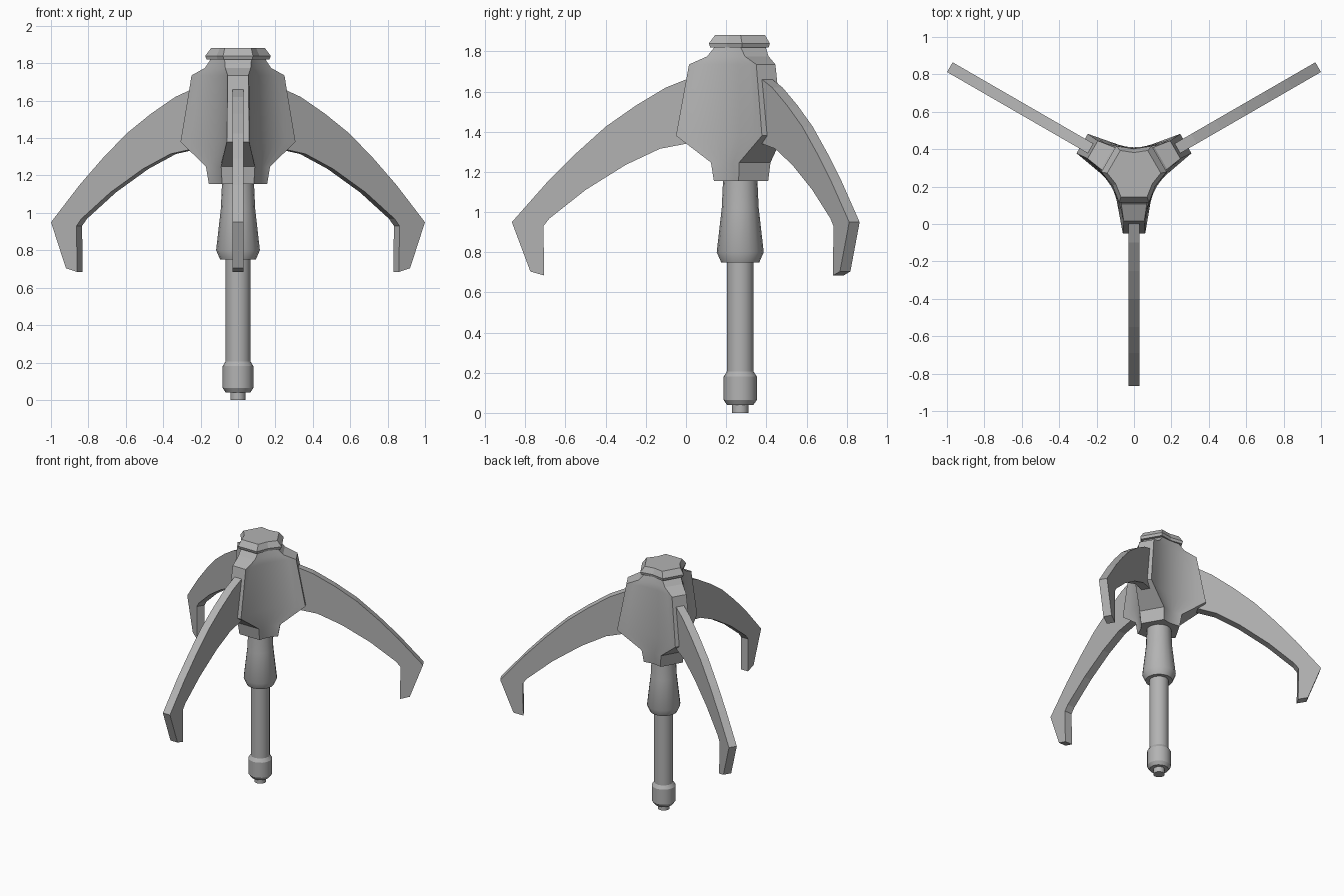
import bpy, bmesh, math
from mathutils import Matrix, Vector

if "Cube" in bpy.data.objects:
    bpy.data.objects.remove(bpy.data.objects["Cube"])

YC = 0.27  # the shaft axis sits behind the centre of the bounds

grey = bpy.data.materials.new("plain grey metal")
grey.diffuse_color = (0.45, 0.45, 0.45, 1)
grey.use_nodes = True
grey.node_tree.nodes["Principled BSDF"].inputs["Base Color"].default_value = grey.diffuse_color


def finish(name, bm, smooth=None):
    bmesh.ops.recalc_face_normals(bm, faces=bm.faces)
    mesh = bpy.data.meshes.new(name)
    bm.to_mesh(mesh)
    bm.free()
    mesh.materials.append(grey)
    ob = bpy.data.objects.new(name, mesh)
    ob.location = (0, YC, 0)
    bpy.context.collection.objects.link(ob)
    if smooth:
        bpy.ops.object.select_all(action='DESELECT')
        bpy.context.view_layer.objects.active = ob
        ob.select_set(True)
        bpy.ops.object.shade_smooth_by_angle(angle=math.radians(smooth))
    return ob


def loft(name, rings, smooth=None):
    """Skin a stack of equal rings and close both ends."""
    bm = bmesh.new()
    loops = [[bm.verts.new(p) for p in ring] for ring in rings]
    n = len(loops[0])
    for a, b in zip(loops, loops[1:]):
        for i in range(n):
            j = (i + 1) % n
            bm.faces.new((a[i], a[j], b[j], b[i]))
    bm.faces.new(loops[0])
    bm.faces.new(loops[-1])
    return finish(name, bm, smooth)


def lobed_ring(r, h, z, valley, steps):
    """Three blunt lobes (radius r, half width h) joined by hollow curves."""
    u_edge = r * 0.5 + h * 0.866
    v_edge = r * 0.866 - h * 0.5
    pts = []
    for k in range(3):
        a = math.radians(-90 + 60 + 120 * k)   # direction of the hollow
        for i in range(steps + 1):
            s = -1 + 2 * i / steps
            u, v = valley + (u_edge - valley) * s * s, v_edge * s
            pts.append((u * math.cos(a) - v * math.sin(a),
                        u * math.sin(a) + v * math.cos(a), z))
    return pts


def lathe(name, profile, seg=16):
    rings = [[(r * math.cos(2 * math.pi * i / seg),
               r * math.sin(2 * math.pi * i / seg), z) for i in range(seg)]
             for r, z in profile]
    return loft(name, rings, 30)


# Three-lobed head: radius, half width, height, hollow radius
head = [(0.131, 0.085, 1.155, 0.128), (0.146, 0.09, 1.247, 0.14),
        (0.32, 0.06, 1.38, 0.14), (0.255, 0.055, 1.735, 0.14),
        (0.165, 0.068, 1.775, 0.135), (0.125, 0.072, 1.825, 0.12)]
loft("head", [lobed_ring(*row, 8) for row in head], 25)

# Cap plate with bevelled rim
cap = [(0.15, 0.077, 1.82, 0.127), (0.156, 0.08, 1.84, 0.132),
       (0.125, 0.07, 1.882, 0.112)]
loft("cap", [lobed_ring(*row, 2) for row in cap])

# Curved claws: side outline as radius, height
outline = [(0.20, 1.69), (0.27, 1.66), (0.37, 1.62), (0.52, 1.53),
           (0.67, 1.425), (0.82, 1.29), (0.96, 1.15), (1.137, 0.95),
           (1.045, 0.704), (0.976, 0.684), (0.98, 0.93), (0.95, 0.968),
           (0.77, 1.11), (0.57, 1.235), (0.40, 1.315), (0.27, 1.34),
           (0.20, 1.36)]
for k, side in enumerate(("front", "right", "left")):
    turn = Matrix.Rotation(math.radians(-90 + 120 * k), 3, 'Z')
    loft(side + "_claw", [[turn @ Vector((r, w, z)) for r, z in outline]
                          for w in (-0.03, 0.03)])

# Sleeve under the head
lathe("sleeve", [(0.095, 0.75), (0.117, 0.80), (0.092, 1.02),
                 (0.085, 1.17)])

# Shaft, end collar and tip
lathe("shaft", [(0.067, 0.19), (0.067, 0.77)])
lathe("collar", [(0.066, 0.04), (0.083, 0.065), (0.083, 0.18),
                 (0.067, 0.205)])
lathe("tip", [(0.04, 0.0), (0.04, 0.05)])
